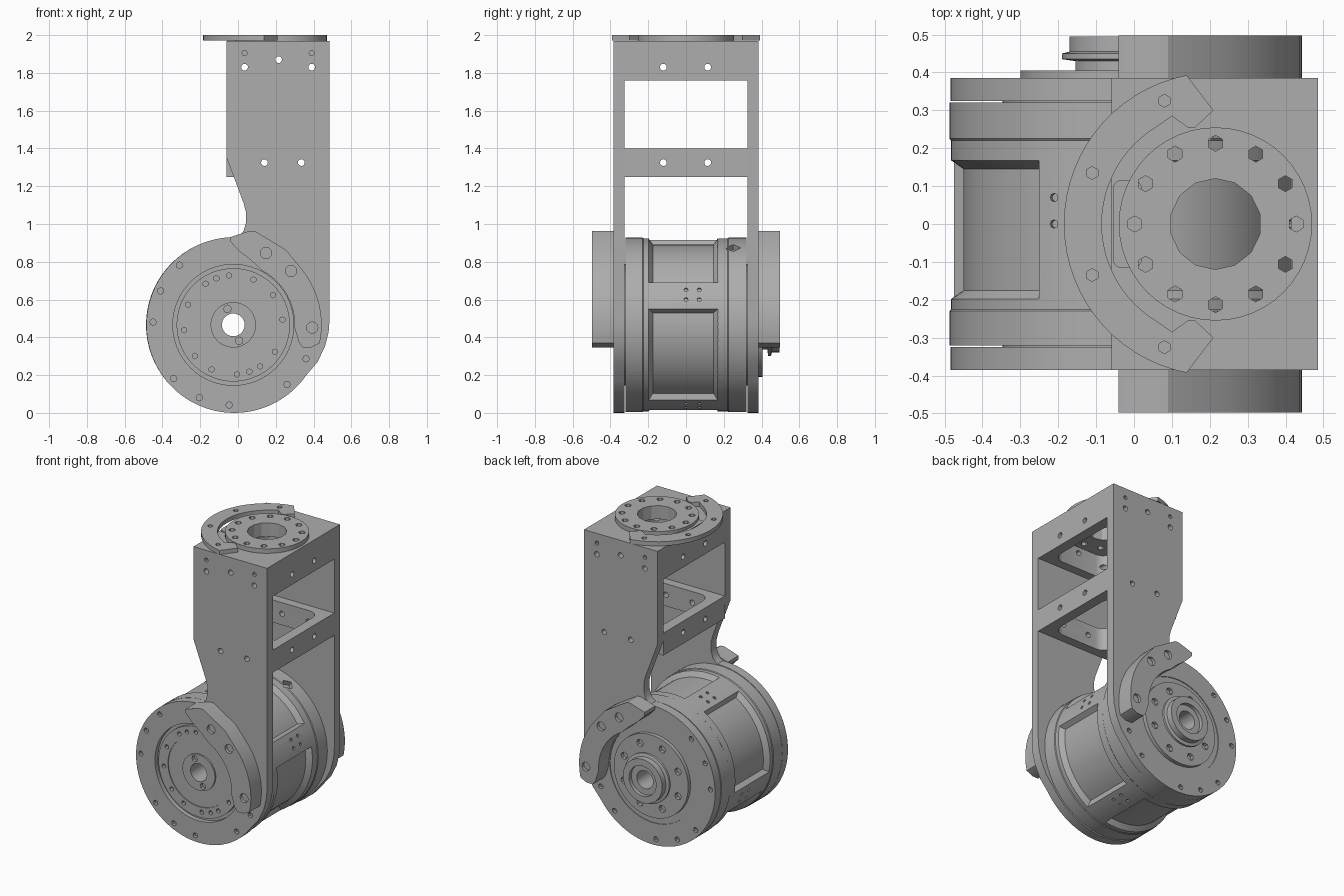
import bpy, bmesh, math
from mathutils import Vector, Matrix

if "Cube" in bpy.data.objects:
    bpy.data.objects.remove(bpy.data.objects["Cube"], do_unlink=True)

GREY = bpy.data.materials.new("machined_grey")
GREY.use_nodes = True
GREY.diffuse_color = (0.42, 0.42, 0.42, 1)
GREY.node_tree.nodes["Principled BSDF"].inputs["Base Color"].default_value = (0.42, 0.42, 0.42, 1)

CX, CZ = -0.025, 0.466      # motor axis
TX = 0.215                  # top flange axis
HALF = 0.385                # outer face of the side plates
INNER = 0.325               # inner face of the side plates
parts = []


def polar(c, r, deg):
    a = math.radians(deg)
    return (c[0] + r * math.cos(a), c[1] + r * math.sin(a))


def arc(c, r, a0, a1, n):
    return [polar(c, r, a0 + (a1 - a0) * i / n) for i in range(n + 1)]


def finish(name, bm):
    bmesh.ops.recalc_face_normals(bm, faces=bm.faces)
    me = bpy.data.meshes.new(name)
    bm.to_mesh(me)
    bm.free()
    me.materials.append(GREY)
    ob = bpy.data.objects.new(name, me)
    bpy.context.collection.objects.link(ob)
    parts.append(ob)
    return ob


def add_prism(bm, pts, axis, a, b):
    """Extrude an outline along y (outline in x,z) or z (outline in x,y)."""
    place = (lambda p, d: (p[0], d, p[1])) if axis == "y" else (lambda p, d: (p[0], p[1], d))
    lo = [bm.verts.new(place(p, a)) for p in pts]
    hi = [bm.verts.new(place(p, b)) for p in pts]
    bm.faces.new(lo)
    bm.faces.new(hi[::-1])
    n = len(pts)
    for i in range(n):
        bm.faces.new((lo[i], hi[i], hi[(i + 1) % n], lo[(i + 1) % n]))


def prism(name, pts, axis, a, b):
    bm = bmesh.new()
    add_prism(bm, pts, axis, a, b)
    return finish(name, bm)


def add_rod(bm, centre, axis, r, length, n=8):
    """Cylinder centred on a point, used to drill holes."""
    rot = Vector(axis).to_track_quat("Z", "Y").to_matrix().to_4x4()
    bmesh.ops.create_cone(bm, cap_ends=True, segments=n, radius1=r, radius2=r,
                          depth=length, matrix=Matrix.Translation(centre) @ rot)


def cut(ob, bm):
    cutter = finish("cutter", bm)
    parts.remove(cutter)
    cutter.hide_render = True
    mod = ob.modifiers.new("cut", "BOOLEAN")
    mod.operation, mod.solver, mod.object = "DIFFERENCE", "EXACT", cutter
    bpy.context.view_layer.update()
    ev = ob.evaluated_get(bpy.context.evaluated_depsgraph_get())
    me = bpy.data.meshes.new_from_object(ev)
    ob.modifiers.clear()
    ob.data = me
    bpy.data.objects.remove(cutter, do_unlink=True)


def rounded_rect(x0, x1, y0, y1, r):
    return (arc((x1 - r, y1 - r), r, 0, 90, 5) + arc((x0 + r, y1 - r), r, 90, 180, 5)
            + arc((x0 + r, y0 + r), r, 180, 270, 5) + arc((x1 - r, y0 + r), r, 270, 360, 5))


C = (CX, CZ)
T = (TX, 0)

# Side plates with a round lower end, and crescent covers on them
plate = (arc((-0.02, 0.465), 0.465, 88, 325, 56)
         + [(0.42, 0.268), (0.46, 0.35), (0.48, 0.43), (0.485, 0.5), (0.485, 1.97), (-0.06, 1.97),
            (-0.06, 1.35), (0.03, 1.11), (0.043, 1.06), (0.043, 1.01), (0.03, 0.965), (0.015, 0.945)])
cover = (arc(C, 0.468, -12, 40, 10) + [polar(C, 0.485, 55), polar(C, 0.51, 77), polar(C, 0.505, 80)]
         + [polar(C, 0.465, 92), polar(C, 0.44, 92)] + [polar(C, 0.39, 85), polar(C, 0.35, 73)]
         + arc(C, 0.325, 62, -3, 10) + [polar(C, 0.36, -15), polar(C, 0.385, -18), polar(C, 0.43, -16)])
through_y = [(0.035, 1.83), (0.215, 1.87), (0.39, 1.83), (0.14, 1.325), (0.335, 1.325)]

for side, label in ((-1, "front"), (1, "back")):
    ob = prism(label + "_side_plate", plate, "y", side * INNER, side * HALF)
    bm = bmesh.new()
    add_rod(bm, (CX, side * 0.36, CZ), (0, 1, 0), 0.32, 0.2, 64)
    for x, z in through_y:
        add_rod(bm, (x, side * 0.36, z), (0, 1, 0), 0.018, 0.2, 12)
    for x in (0.035, 0.39):
        add_rod(bm, (x, side * HALF, 1.905), (0, 1, 0), 0.014, 0.05)
    for a in (132, 155, 178, 222, 245, 267, 312, 335):
        x, z = polar(C, 0.425, a)
        add_rod(bm, (x, side * HALF, z), (0, 1, 0), 0.017, 0.05)
    cut(ob, bm)

    ob = prism(label + "_crescent_cover", cover, "y", side * (HALF - 0.002), side * 0.497)
    bm = bmesh.new()
    for a in (-2, 43, 65.5):
        x, z = polar(C, 0.418, a)
        add_rod(bm, (x, side * 0.497, z), (0, 1, 0), 0.03, 0.04, 12)
        add_rod(bm, (x, side * 0.48, z), (0, 1, 0), 0.014, 0.08, 6)
    cut(ob, bm)

# Cross frames between the plates: open middle frame, capped top frame
pocket = rounded_rect(0.01, 0.415, -0.265, 0.265, 0.07)
outline = [(-0.06, -INNER), (0.485, -INNER), (0.485, INNER), (-0.06, INNER)]
for name, z0, z1, roof, drill in (("middle_frame", 1.25, 1.4, 1.5, 1.325),
                                  ("top_frame", 1.76, 1.97, 1.91, 1.83)):
    ob = prism(name, outline, "z", z0, z1)
    bm = bmesh.new()
    add_prism(bm, pocket, "z", z0 - 0.05, roof)
    cut(ob, bm)
    bm = bmesh.new()
    for y in (-0.12, 0.115):
        add_rod(bm, (TX, y, drill), (1, 0, 0), 0.018, 0.8, 12)
    for x, z in through_y:
        if z0 < z < z1:
            add_rod(bm, (x, 0, z), (0, 1, 0), 0.018, 0.9, 12)
    cut(ob, bm)
top_frame = parts[-1]

# Top output flange, drilled together with the frame roof
flange = prism("top_flange", arc(T, 0.255, 0, 352.5, 47), "z", 1.965, 2.0)
for ob in (top_frame, flange):
    bm = bmesh.new()
    add_rod(bm, (TX, 0, 1.95), (0, 0, 1), 0.12, 0.2, 14)
    for k in range(12):
        x, y = polar(T, 0.213, 30 * k)
        add_rod(bm, (x, y, 1.95), (0, 0, 1), 0.021, 0.2, 6)
    cut(ob, bm)

# Top crescent cover and the small pad inside it
tips = [polar(T, 0.3, 91), polar(T, 0.26, 102), polar(T, 0.265, 106), polar(T, 0.307, 112)]
top_cover = (arc(T, 0.4, 101, 259, 30) + [(x, -y) for x, y in tips]
             + arc(T, 0.3, 240, 120, 24) + tips[::-1])
ob = prism("top_crescent_cover", top_cover, "z", 1.972, 2.0)
bm = bmesh.new()
for a in (112.5, 157.5, 202.5, 247.5):
    x, y = polar(T, 0.352, a)
    add_rod(bm, (x, y, 2.0), (0, 0, 1), 0.017, 0.04, 6)
cut(ob, bm)
prism("top_pad", rounded_rect(-0.055, 0.02, -0.115, 0.115, 0.02), "z", 1.965, 1.98)

# Motor body turned around the y axis, with a through bore and rear hub
profile = [(.06, -.38), (.12, -.38), (.12, -.37), (.23, -.37), (.23, -.376), (.30, -.376),
           (.30, -.355), (.322, -.355), (.322, -.32), (.462, -.32), (.462, -.23), (.458, -.225),
           (.458, .22), (.462, .225), (.462, .32), (.322, .32), (.322, .38), (.275, .38),
           (.275, .405), (.13, .405), (.13, .43), (.165, .435), (.165, .45), (.145, .455),
           (.145, .495), (.10, .495), (.10, .47), (.06, .47)]
SEG = 72
bm = bmesh.new()
rings = []
for k in range(SEG):
    d = [polar((0, 0), 1, 360 * k / SEG)] * len(profile)
    rings.append([bm.verts.new((CX + r * u, y, CZ + r * v)) for (r, y), (u, v) in zip(profile, d)])
for k in range(SEG):
    a, b = rings[k], rings[(k + 1) % SEG]
    for i in range(len(profile)):
        j = (i + 1) % len(profile)
        bm.faces.new((a[i], a[j], b[j], b[i]))
motor = finish("motor_body", bm)

# Four recessed windows with sloped borders around the body
bm = bmesh.new()
for start in (28.5, 118.5, 208.5, 298.5):
    loops = []
    for k in range(19):
        t = k / 18
        inner, outer = start + 3 + 67 * t, start + 73 * t
        loop = []
        for r, a, y in ((.425, inner, -.175), (.425, inner, .145), (.475, outer, .18), (.475, outer, -.21)):
            x, z = polar(C, r, a)
            loop.append(bm.verts.new((x, y, z)))
        loops.append(loop)
    for p, q in zip(loops, loops[1:]):
        for i in range(4):
            bm.faces.new((p[i], p[(i + 1) % 4], q[(i + 1) % 4], q[i]))
    bm.faces.new(loops[0])
    bm.faces.new(loops[-1])
cut(motor, bm)

# Bolt holes on the motor faces and rib screws
bm = bmesh.new()
for a in (6, 37, 66, 95, 110, 124, 156, 186, 219, 244, 274, 289, 303, 327):
    x, z = polar(C, 0.262, a)
    add_rod(bm, (x, -0.376, z), (0, 1, 0), 0.015, 0.05, 6)
for a in (110, 290):
    x, z = polar(C, 0.09, a)
    add_rod(bm, (x, -0.38, z), (0, 1, 0), 0.02, 0.05)
for k in range(8):
    x, z = polar(C, 0.215, 45 * k + 22.5)
    add_rod(bm, (x, 0.405, z), (0, 1, 0), 0.024, 0.05)
for rib in (20, 110, 200, 290):
    for da in (-3, 4):
        x, z = polar(C, 0.46, rib + da)
        for y in (0, 0.07):
            add_rod(bm, (x, y, z), (x - CX, 0, z - CZ), 0.011, 0.03)
x, z = polar(C, 0.46, 62)
add_rod(bm, (x, 0.25, z), (x - CX, 0, z - CZ), 0.04, 0.06, 4)
cut(motor, bm)

# Smooth the round surfaces, keep the edges sharp
for ob in bpy.context.view_layer.objects:
    ob.select_set(ob in parts)
bpy.context.view_layer.objects.active = motor
bpy.ops.object.shade_smooth_by_angle(angle=math.radians(25))
